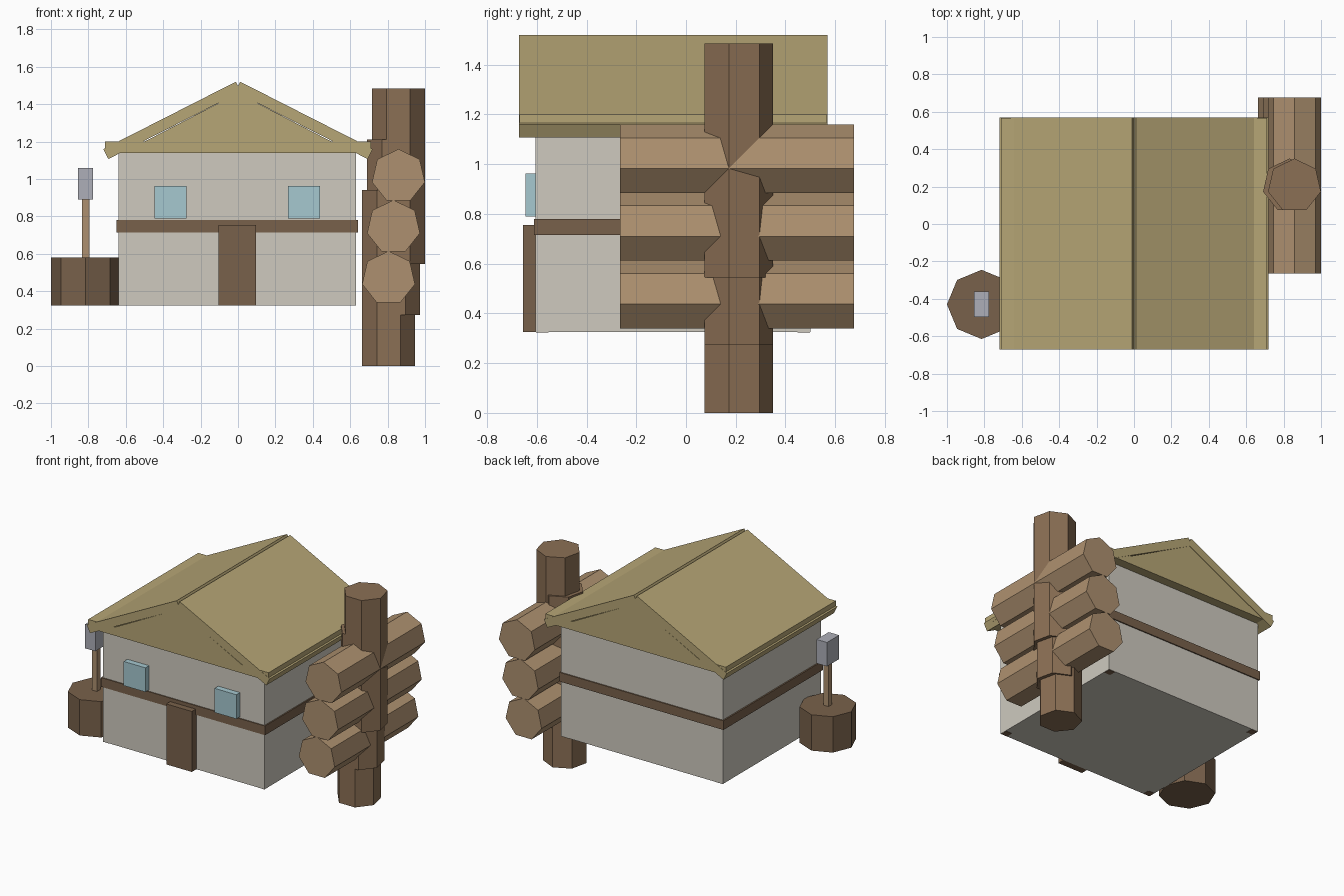
import bpy, bmesh, math

if "Cube" in bpy.data.objects:
    bpy.data.objects.remove(bpy.data.objects["Cube"])


def material(name, rgb):
    m = bpy.data.materials.new(name)
    m.diffuse_color = (*rgb, 1)
    m.use_nodes = True
    m.node_tree.nodes["Principled BSDF"].inputs["Base Color"].default_value = m.diffuse_color
    return m


PLASTER = material("plaster", (0.62, 0.59, 0.52))
THATCH = material("thatch", (0.47, 0.38, 0.18))
TIMBER = material("timber", (0.19, 0.12, 0.07))
TRUNK = material("trunk_wood", (0.26, 0.16, 0.09))
LOG = material("log_wood", (0.42, 0.28, 0.16))
GLASS = material("glass", (0.38, 0.58, 0.63))
METAL = material("metal", (0.42, 0.43, 0.48))


def add_object(name, bm, mat):
    bmesh.ops.recalc_face_normals(bm, faces=bm.faces)
    mesh = bpy.data.meshes.new(name)
    bm.to_mesh(mesh)
    bm.free()
    mesh.materials.append(mat)
    ob = bpy.data.objects.new(name, mesh)
    bpy.context.collection.objects.link(ob)
    return ob


def box(name, x, y, z, mat):
    """Box from (min, max) ranges."""
    bm = bmesh.new()
    bmesh.ops.create_cube(bm, size=1)
    for v in bm.verts:
        v.co = [(a + b) / 2 + c * (b - a) for (a, b), c in zip((x, y, z), v.co)]
    return add_object(name, bm, mat)


def extrude_y(name, points, y0, y1, mat):
    """Profile in x-z pulled along y."""
    bm = bmesh.new()
    face = bm.faces.new([bm.verts.new((x, y0, z)) for x, z in points])
    new = bmesh.ops.extrude_face_region(bm, geom=[face])["geom"]
    bmesh.ops.translate(bm, vec=(0, y1 - y0, 0),
                        verts=[g for g in new if isinstance(g, bmesh.types.BMVert)])
    return add_object(name, bm, mat)


def log(name, center, sides, radius, length, mat, lying=False):
    """Low-poly log with a corner at +y, or at +z when lying along y."""
    bm = bmesh.new()
    loops = []
    for s in (-0.5, 0.5):
        loop = []
        for k in range(sides):
            a = math.pi / 2 + 2 * math.pi * k / sides
            u, v, w = radius * math.cos(a), radius * math.sin(a), s * length
            off = (u, w, v) if lying else (u, v, w)
            loop.append(bm.verts.new([c + o for c, o in zip(center, off)]))
        bm.faces.new(loop)
        loops.append(loop)
    lo, hi = loops
    for k in range(sides):
        n = (k + 1) % sides
        bm.faces.new((lo[k], lo[n], hi[n], hi[k]))
    return add_object(name, bm, mat)


# House body and timber band
box("walls", (-0.64, 0.632), (-0.605, 0.50), (0.325, 1.15), PLASTER)
box("timber_band", (-0.65, 0.641), (-0.612, 0.508), (0.715, 0.78), TIMBER)
box("door", (-0.105, 0.096), (-0.656, -0.60), (0.325, 0.755), TIMBER)
for side, x in (("left", -0.447), ("right", 0.268)):
    box("window_" + side, (x, x + 0.171), (-0.646, -0.60), (0.79, 0.962), GLASS)

# Corner posts, just showing under the floor
for i, x in enumerate((-0.638, 0.58)):
    for j, y in enumerate((-0.603, 0.448)):
        box(f"corner_post_{i}{j}", (x, x + 0.05), (y, y + 0.05), (0.323, 1.1), TIMBER)

# Roof: gable body with two sloping slabs
Y0, Y1 = -0.672, 0.569
extrude_y("gable", [(-0.71, 1.14), (0.71, 1.14), (0.71, 1.2), (0.5, 1.2),
                    (0, 1.46), (-0.5, 1.2), (-0.71, 1.2)], Y0 + 0.002, Y1 - 0.002, THATCH)
slab = [(0.012, 1.52), (0.72, 1.16), (0.693, 1.107), (-0.015, 1.467)]
for side, s in (("right", 1), ("left", -1)):
    extrude_y("roof_slab_" + side, [(s * x, z) for x, z in slab], Y0, Y1, THATCH)

# Stump with a post and box on top
log("stump", (-0.815, -0.43, 0.4525), 8, 0.185, 0.255, TIMBER)
box("lamp_post", (-0.835, -0.795), (-0.45, -0.41), (0.57, 0.90), LOG)
box("lamp_box", (-0.856, -0.774), (-0.498, -0.362), (0.89, 1.06), METAL)

# Log stack: three stepped crosses of an upright and a lying log
for i in range(3):
    c = (0.805 + 0.0265 * i, 0.205, 0.47 + 0.2725 * i)
    log(f"upright_log_{i}", c, 7, 0.145, 0.94, TRUNK)
    log(f"lying_log_{i}", c, 7, 0.145, 0.94, LOG, lying=True)
